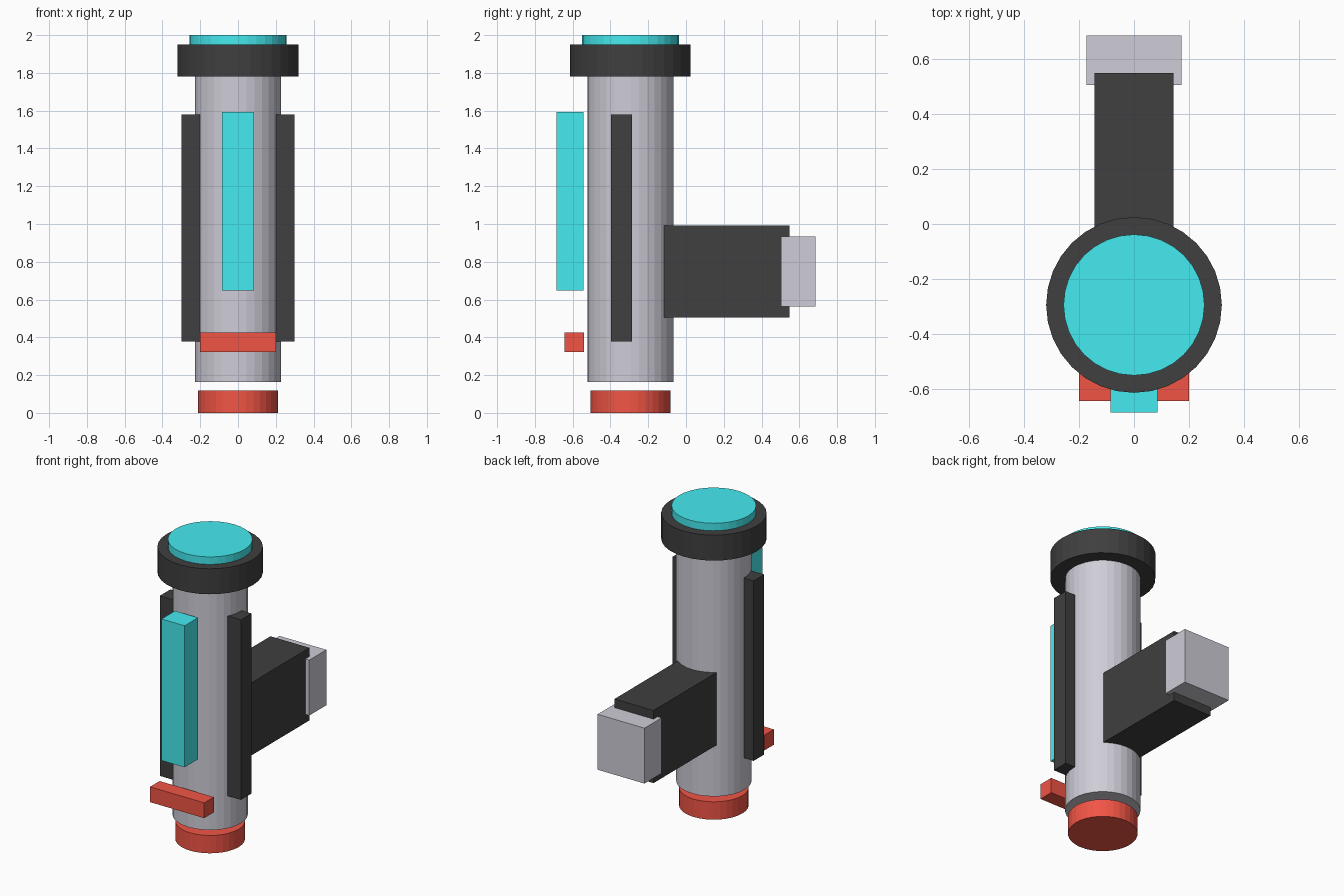
import bpy

if "Cube" in bpy.data.objects:
    bpy.data.objects.remove(bpy.data.objects["Cube"])

AXIS_Y = -0.294  # shared centre line of the round parts


def material(name, rgb):
    m = bpy.data.materials.new(name)
    m.diffuse_color = (*rgb, 1)
    m.use_nodes = True
    m.node_tree.nodes["Principled BSDF"].inputs["Base Color"].default_value = m.diffuse_color
    return m


GREY = material("grey_metal", (0.62, 0.61, 0.68))
BLACK = material("black", (0.05, 0.05, 0.05))
CYAN = material("cyan", (0.06, 0.83, 0.87))
RED = material("red", (0.88, 0.09, 0.06))


def cylinder(name, radius, z0, z1, mat):
    bpy.ops.mesh.primitive_cylinder_add(vertices=32, radius=radius, depth=z1 - z0,
                                        location=(0, AXIS_Y, (z0 + z1) / 2))
    ob = bpy.context.object
    ob.name = name
    ob.data.materials.append(mat)


def box(name, x, y, z, mat):
    """Box spanning the (min, max) range on each axis."""
    bpy.ops.mesh.primitive_cube_add(size=1, location=[sum(r) / 2 for r in (x, y, z)])
    ob = bpy.context.object
    ob.name = name
    ob.scale = [r[1] - r[0] for r in (x, y, z)]
    bpy.ops.object.transform_apply(location=False, rotation=False, scale=True)
    ob.data.materials.append(mat)


# Round stack along the vertical axis
cylinder("bottom_cap", 0.211, 0.0, 0.119, RED)
cylinder("body_tube", 0.228, 0.163, 1.80, GREY)
cylinder("top_collar", 0.319, 1.78, 1.95, BLACK)
cylinder("top_lens", 0.256, 1.92, 2.0, CYAN)

# Side rails
box("rail_right", (0.20, 0.30), (-0.397, -0.285), (0.378, 1.58), BLACK)
box("rail_left", (-0.30, -0.20), (-0.397, -0.285), (0.378, 1.58), BLACK)

# Floating front pieces
box("front_light_bar", (-0.085, 0.085), (-0.685, -0.543), (0.648, 1.593), CYAN)
box("front_red_bar", (-0.20, 0.20), (-0.642, -0.541), (0.323, 0.425), RED)

# Rear grip and its end block
box("rear_grip", (-0.144, 0.144), (-0.116, 0.548), (0.506, 0.991), BLACK)
box("grip_end_block", (-0.173, 0.173), (0.504, 0.685), (0.563, 0.933), GREY)
